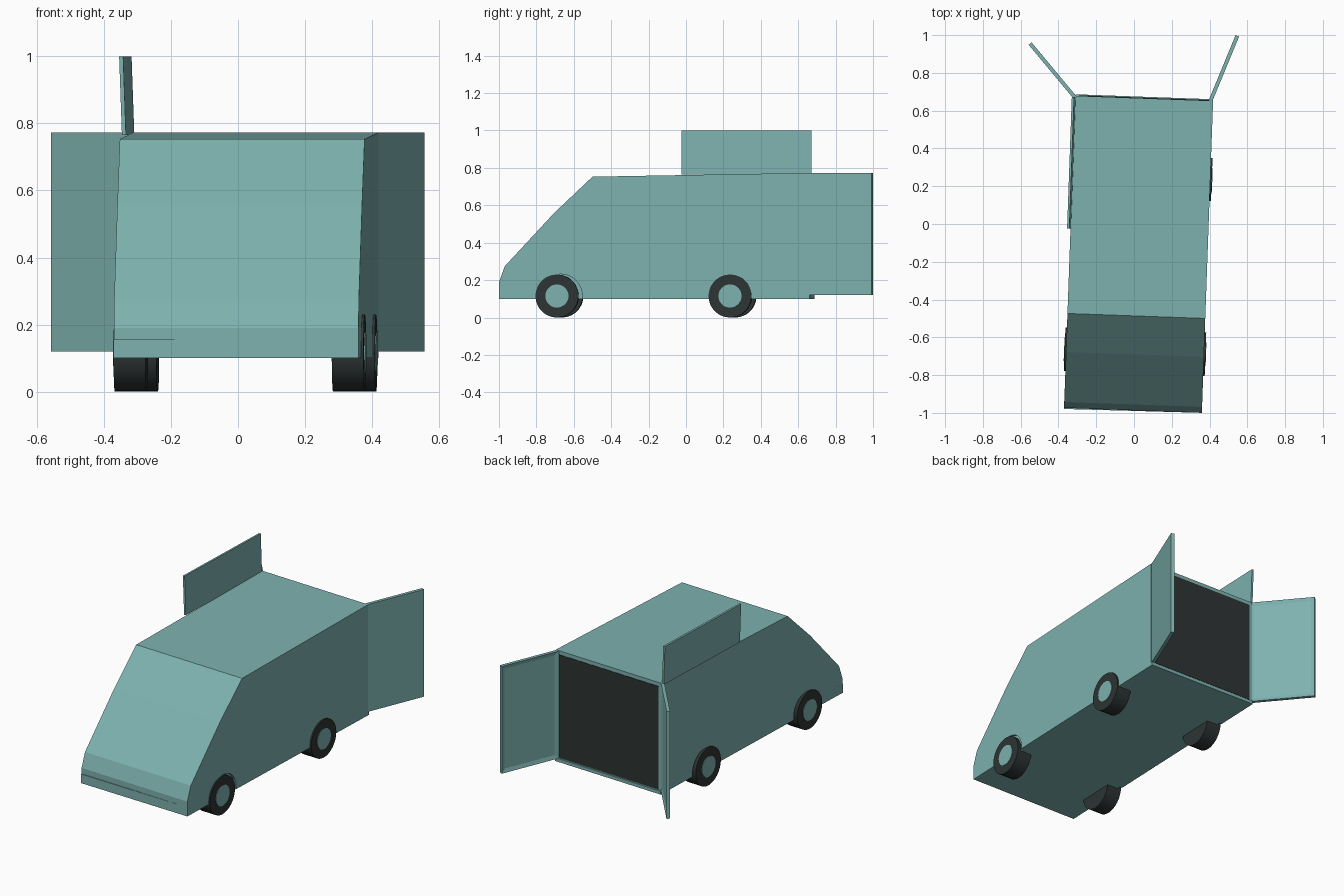
import bpy, bmesh, math
from mathutils import Matrix, Vector

if "Cube" in bpy.data.objects:
    bpy.data.objects.remove(bpy.data.objects["Cube"])


def material(name, rgb):
    m = bpy.data.materials.new(name)
    m.diffuse_color = (*rgb, 1)
    m.use_nodes = True
    m.node_tree.nodes["Principled BSDF"].inputs["Base Color"].default_value = m.diffuse_color
    return m


TEAL = material("teal paint", (0.205, 0.445, 0.43))
DARK = material("dark rubber", (0.026, 0.034, 0.033))

# The whole van is turned slightly about z
TURN = Matrix.Rotation(-0.036, 4, 'Z')
CX, HALF = 0.03, 0.365
Y0, Y1 = -0.986, 0.667


def add(name, bm, mat, matrix=TURN):
    bmesh.ops.recalc_face_normals(bm, faces=bm.faces)
    bm.transform(matrix)
    me = bpy.data.meshes.new(name)
    bm.to_mesh(me)
    bm.free()
    me.materials.append(mat)
    ob = bpy.data.objects.new(name, me)
    bpy.context.collection.objects.link(ob)
    return ob


def box(lo, hi):
    bm = bmesh.new()
    bmesh.ops.create_cube(bm, size=1)
    lo, hi = Vector(lo), Vector(hi)
    bm.transform(Matrix.Translation((lo + hi) / 2) @ Matrix.Diagonal((*(hi - lo), 1)))
    return bm


def disc(x0, x1, y, z, r, n=32):
    """Cylinder along x."""
    bm = bmesh.new()
    bmesh.ops.create_cone(bm, cap_ends=True, segments=n, radius1=r, radius2=r, depth=abs(x1 - x0))
    bm.transform(Matrix.Translation(((x0 + x1) / 2, y, z)) @ Matrix.Rotation(math.pi / 2, 4, 'Y'))
    return bm


# Body: side profile swept across the width
profile = [(Y0, .10), (Y0, .19), (-.955, .275), (-.69, .56), (-.486, .753), (Y1, .773), (Y1, .10)]
bm = bmesh.new()
face = bm.faces.new([bm.verts.new((CX - HALF, y, z)) for y, z in profile])
ext = bmesh.ops.extrude_face_region(bm, geom=[face])
bmesh.ops.translate(bm, vec=(2 * HALF, 0, 0),
                    verts=[v for v in ext["geom"] if isinstance(v, bmesh.types.BMVert)])
body = add("van_body", bm, TEAL)

# Wheels, hubs and shallow arch recesses
for s, side in ((-1, "left"), (1, "right")):
    for y, end in ((-.676, "front"), (.25, "rear")):
        outer = CX + s * (HALF + .008)
        cutter = add(f"{end}_{side}_arch_cutter",
                     disc(CX + s * (HALF - .015), CX + s * (HALF + .05), y + .02, .117, .115), TEAL)
        cutter.hide_render = True
        mod = body.modifiers.new("arch", 'BOOLEAN')
        mod.object, mod.operation, mod.solver = cutter, 'DIFFERENCE', 'EXACT'
        bpy.context.view_layer.objects.active = body
        bpy.ops.object.modifier_apply(modifier=mod.name)
        bpy.data.objects.remove(cutter)
        tyre = add(f"{end}_{side}_tyre", disc(outer, outer - s * .095, y, .115, .115), DARK)
        hub = add(f"{end}_{side}_hub", disc(outer + s * .003, outer - s * .01, y, .115, .062), TEAL)
        for ob in (tyre, hub):
            bpy.ops.object.select_all(action='DESELECT')
            ob.select_set(True)
            bpy.context.view_layer.objects.active = ob
            bpy.ops.object.shade_smooth_by_angle()

# Front bumper strip, a touch proud on the left
bumper = box((-HALF, 0, .10), (HALF, .05, .155))
bumper.transform(Matrix.Translation((CX, Y0 - .003, 0)) @ Matrix.Rotation(.008, 4, 'Z'))
add("front_bumper", bumper, TEAL)

# Dark rear opening and sill
add("rear_opening", box((CX - HALF + .02, Y1 - .002, .125), (CX + HALF - .02, Y1 + .003, .75)), DARK)
add("rear_sill", box((CX - HALF, Y1 - .03, .10), (CX + HALF, Y1 + .008, .12)), TEAL)


# Open rear doors with a recessed panel on the inner face
def rear_door(name, hinge, tip, s):
    d = Vector(tip) - Vector(hinge)
    bm = box((0, -.01, .12), (d.length, .01, .772))
    bm.faces.ensure_lookup_table()
    bmesh.ops.recalc_face_normals(bm, faces=bm.faces)
    inner = [f for f in bm.faces if f.normal.y * s > .9]
    bmesh.ops.inset_individual(bm, faces=inner, thickness=.032, depth=-.007)
    add(name, bm, TEAL, Matrix.Translation((*hinge, 0)) @ Matrix.Rotation(math.atan2(d.y, d.x), 4, 'Z'))


rear_door("left_rear_door", (-.308, .665), (-.55, .955), -1)
rear_door("right_rear_door", (.405, .652), (.547, .996), 1)

# Raised side hatch above the left roof edge
hatch = box((-.012, -.036, 0), (0, .66, .235))
hatch.transform(Matrix.Translation((CX - HALF + .002, 0, .765)) @ Matrix.Rotation(-.035, 4, 'Y'))
add("side_hatch", hatch, TEAL)
